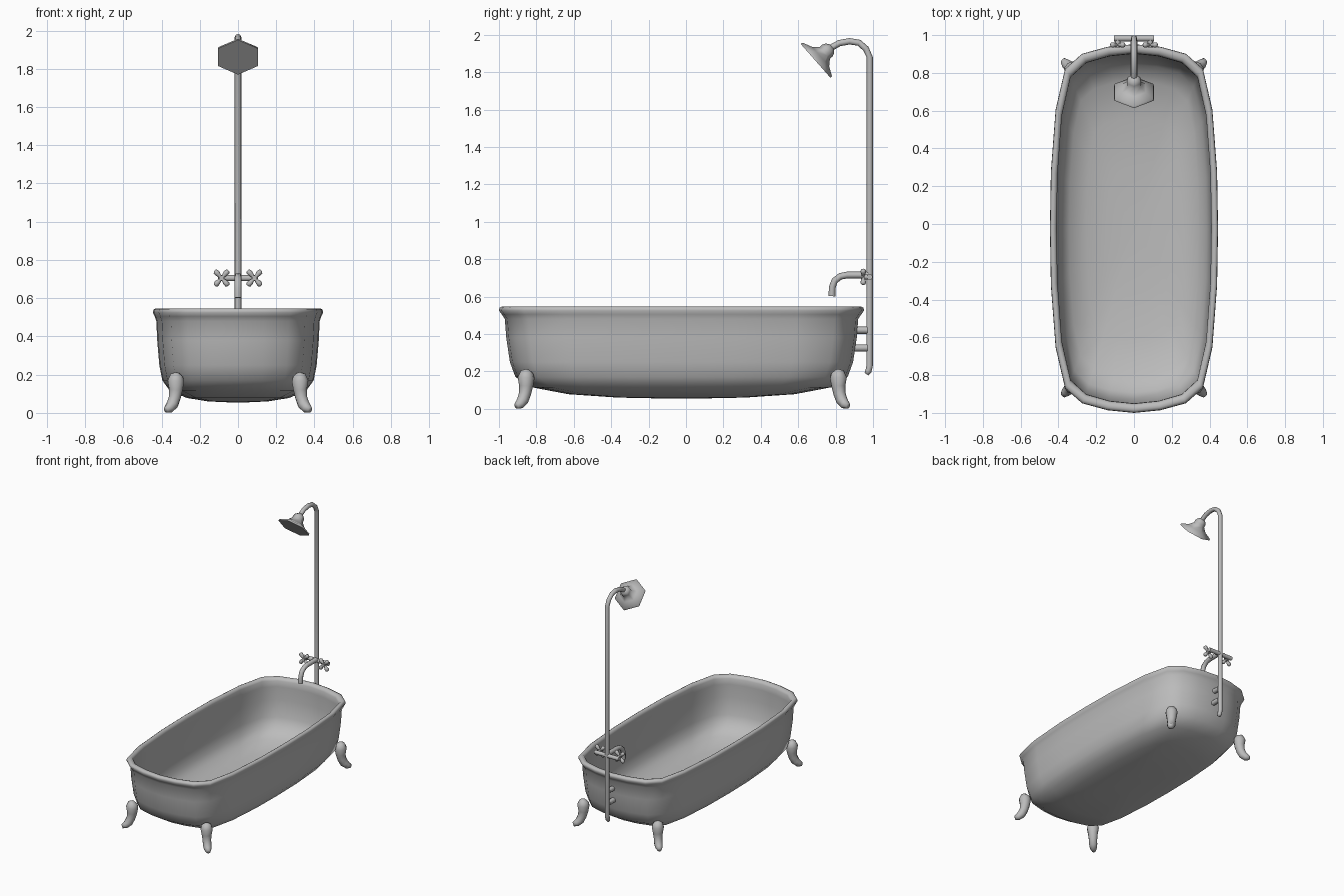
import bpy, bmesh, math
from mathutils import Vector

if "Cube" in bpy.data.objects:
    bpy.data.objects.remove(bpy.data.objects["Cube"])

# One enamel grey for everything
grey = bpy.data.materials.new("enamel grey")
grey.use_nodes = True
colour = (0.5, 0.5, 0.5, 1)
grey.diffuse_color = colour
grey.node_tree.nodes["Principled BSDF"].inputs["Base Color"].default_value = colour


def loft(name, rings, angle=80):
    """Skin a list of point rings, closing both ends."""
    bm = bmesh.new()
    loops = [[bm.verts.new(p) for p in ring] for ring in rings]
    n = len(loops[0])
    for a, b in zip(loops, loops[1:]):
        for i in range(n):
            j = (i + 1) % n
            bm.faces.new((a[i], a[j], b[j], b[i]))
    bm.faces.new(loops[0])
    bm.faces.new(loops[-1])
    bmesh.ops.recalc_face_normals(bm, faces=bm.faces)
    mesh = bpy.data.meshes.new(name)
    bm.to_mesh(mesh)
    bm.free()
    mesh.materials.append(grey)
    mesh.shade_smooth()
    mesh.set_sharp_from_angle(angle=math.radians(angle))
    obj = bpy.data.objects.new(name, mesh)
    bpy.context.collection.objects.link(obj)
    return obj


def tube(name, path, radii, sides=8, angle=80):
    """Round sections of varying radius along a path."""
    pts = [Vector(p) for p in path]
    if not isinstance(radii, (list, tuple)):
        radii = [radii] * len(pts)
    rings = []
    for i, (p, r) in enumerate(zip(pts, radii)):
        d = (pts[min(i + 1, len(pts) - 1)] - pts[max(i - 1, 0)]).normalized()
        ref = Vector((0, 1, 0)) if abs(d.x) > 0.9 else Vector((1, 0, 0))
        u = ref.cross(d).normalized()
        v = d.cross(u)
        steps = [math.tau * k / sides for k in range(sides)]
        rings.append([p + r * (u * math.cos(t) + v * math.sin(t)) for t in steps])
    return loft(name, rings, angle)


# Tub: quarter outline mirrored into a full ring, then scaled per level
quarter = [(0.445, 0), (0.44, 0.3), (0.415, 0.63), (0.365, 0.845),
           (0.275, 0.925), (0.14, 0.962), (0, 0.976)]
half = quarter + [(-x, y) for x, y in quarter[-2::-1]]
outline = half + [(x, -y) for x, y in half[-2:0:-1]]
levels = [
    (0.1, 0.1, 0.055), (0.35, 0.35, 0.06), (0.6, 0.62, 0.078), (0.8, 0.82, 0.115),
    (0.89, 0.91, 0.17), (0.925, 0.94, 0.25), (0.95, 0.96, 0.38), (0.96, 0.968, 0.48),
    (0.98, 0.985, 0.505), (1, 1, 0.525), (0.995, 0.997, 0.54), (0.97, 0.983, 0.547),
    (0.935, 0.962, 0.543), (0.92, 0.95, 0.525), (0.92, 0.948, 0.48), (0.92, 0.945, 0.38),
    (0.9, 0.925, 0.25), (0.865, 0.89, 0.18), (0.77, 0.8, 0.13), (0.57, 0.6, 0.093),
    (0.33, 0.33, 0.077), (0.1, 0.1, 0.072)]
loft("tub", [[(x * sx, y * sy - 0.024, z) for x, y in outline] for sx, sy, z in levels], 180)

# Four feet, toes turned out to the corners
leg = [(-0.01, 0.205), (-0.005, 0.195), (0, 0.165), (0, 0.12), (0.006, 0.08),
       (0.018, 0.045), (0.035, 0.024), (0.052, 0.016)]
leg_radii = [0.015, 0.035, 0.045, 0.037, 0.032, 0.031, 0.026, 0.015]
for side, sx in (("left", 1), ("right", -1)):
    for end, sy, y in (("front", -1, -0.855), ("back", 1, 0.815)):
        tube(f"{end}_{side}_foot",
             [(sx * (0.325 + o), y + sy * o, z) for o, z in leg], leg_radii, 10)

# Riser pipe with its curved neck
tube("riser_pipe", [(0, y, z) for y, z in (
    (0.965, 0.185), (0.975, 0.2), (0.982, 0.23), (0.982, 1.88), (0.962, 1.925),
    (0.925, 1.957), (0.875, 1.965), (0.82, 1.955), (0.775, 1.93))],
    [0.012] + [0.017] * 8)

# Hexagonal shower head, tilted down and forward
face, back = Vector((0, 0.693, 1.86)), Vector((0, 0.75, 0.66))
head = ((0, 0.121), (0.012, 0.119), (0.035, 0.07), (0.065, 0.042), (0.085, 0.042),
        (0.1, 0.035), (0.115, 0.02))
tube("shower_head", [face + back * d for d, r in head], [r for d, r in head], 6)

# Spout
tube("spout", [(0, y, z) for y, z in (
    (0.78, 0.602), (0.782, 0.65), (0.795, 0.685), (0.825, 0.708), (0.86, 0.715),
    (0.982, 0.715))], 0.018)

# Tap crossbar and the two cross handles
tube("tap_crossbar", [(-0.105, 0.982, 0.705), (0.105, 0.982, 0.705)], 0.016)
for side, sx in (("left", 1), ("right", -1)):
    x, y, z = 0.086 * sx, 0.948, 0.705
    tube(f"{side}_tap_stem", [(x, 0.985, z), (x, 0.935, z)], 0.014)
    for tilt in (1, -1):
        arm = (-0.044, -0.038, -0.026, -0.012, 0.012, 0.026, 0.038, 0.044)
        tube(f"{side}_tap_handle", [(x + 0.8 * a, y, z + 0.9 * tilt * a) for a in arm],
             [0.007, 0.014, 0.014, 0.009, 0.009, 0.014, 0.014, 0.007])

# Wall stubs joining the riser to the tub
for name, z in (("upper_stub", 0.42), ("lower_stub", 0.325)):
    tube(name, [(0, 0.9, z), (0, 0.97, z)], 0.019)
